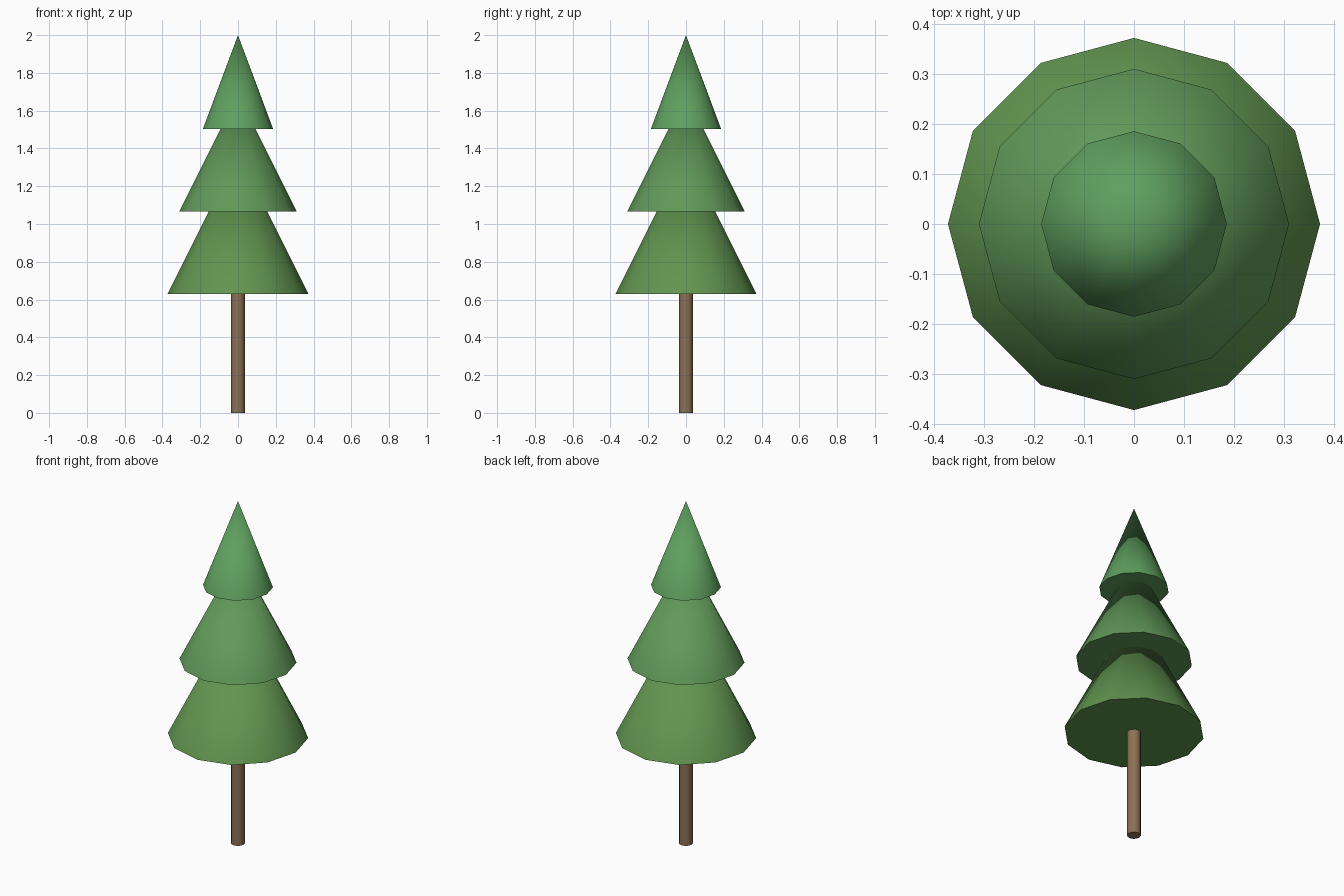
import bpy, math

if "Cube" in bpy.data.objects:
    bpy.data.objects.remove(bpy.data.objects["Cube"])


def finish(name, rgb):
    """Name the active object, smooth it with sharp rims, and colour it."""
    obj = bpy.context.object
    obj.name = name
    bpy.ops.object.shade_smooth_by_angle(angle=math.radians(40))
    mat = bpy.data.materials.new(name + "_colour")
    mat.diffuse_color = (*rgb, 1)
    mat.use_nodes = True
    mat.node_tree.nodes["Principled BSDF"].inputs["Base Color"].default_value = mat.diffuse_color
    obj.data.materials.append(mat)


# Trunk, running slightly into the lowest tier
TRUNK_TOP = 0.66
bpy.ops.mesh.primitive_cylinder_add(vertices=12, radius=0.037, depth=TRUNK_TOP,
                                    location=(0, 0, TRUNK_TOP / 2))
finish("trunk", (0.26, 0.165, 0.09))

# Foliage tiers: name, base height, base radius, cone height, colour
tiers = [
    ("lower_foliage", 0.629, 0.373, 0.746, (0.12, 0.30, 0.08)),
    ("middle_foliage", 1.067, 0.311, 0.622, (0.12, 0.32, 0.10)),
    ("top_foliage", 1.503, 0.186, 0.497, (0.115, 0.35, 0.115)),
]
for name, base, radius, height, rgb in tiers:
    bpy.ops.mesh.primitive_cone_add(vertices=12, radius1=radius, radius2=0,
                                    depth=height,
                                    location=(0, 0, base + height / 2))
    finish(name, rgb)
